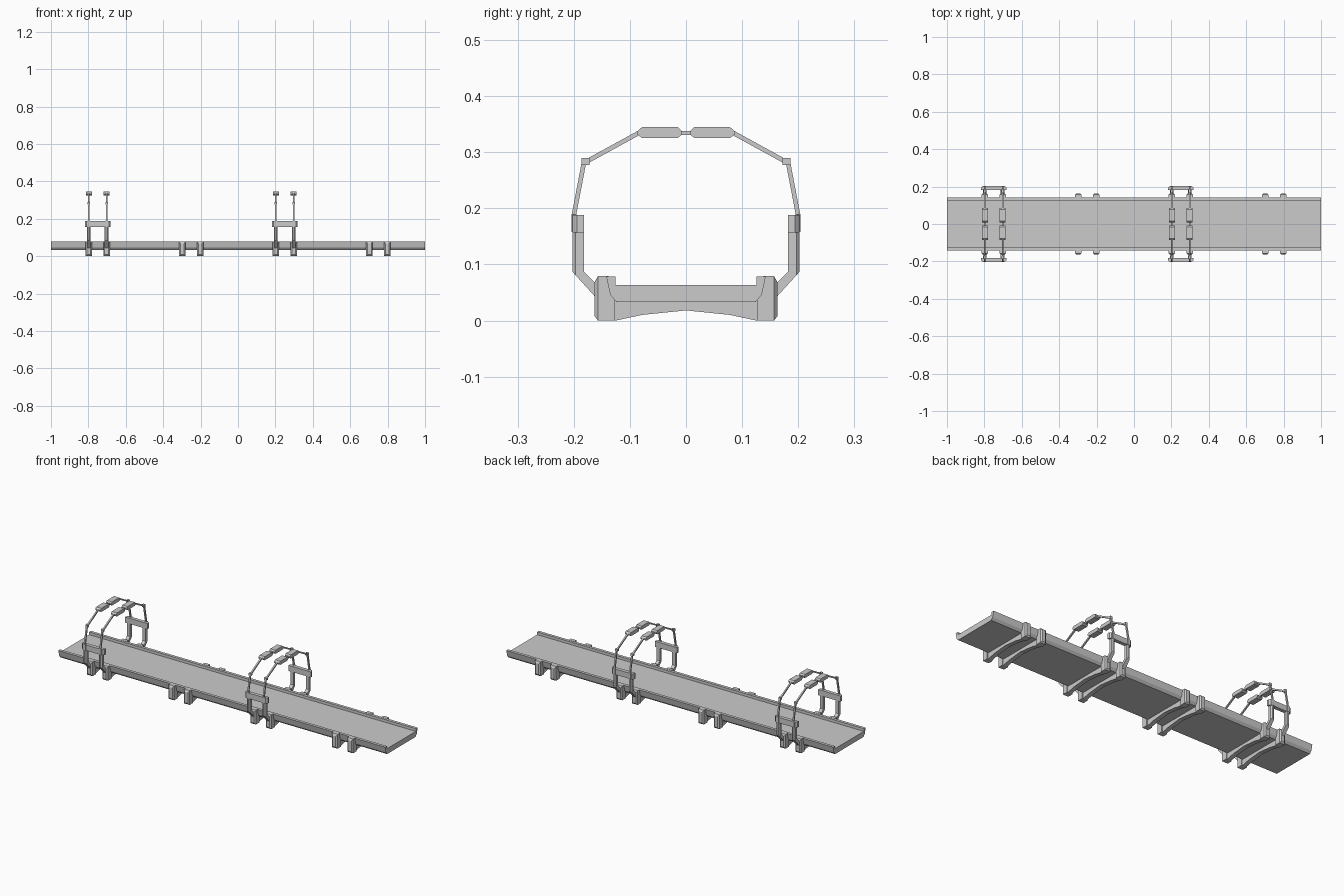
import bpy, bmesh
from math import hypot

if "Cube" in bpy.data.objects:
    bpy.data.objects.remove(bpy.data.objects["Cube"])


def prism(name, pts, x, width, mirror=False, bevel=0.0):
    """Extrude a closed (y, z) profile along x, centred at x."""
    bm = bmesh.new()
    a = [bm.verts.new((-width / 2, y, z)) for y, z in pts]
    b = [bm.verts.new((width / 2, y, z)) for y, z in pts]
    n = len(pts)
    bm.faces.new(a)
    bm.faces.new(b[::-1])
    for i in range(n):
        j = (i + 1) % n
        bm.faces.new((a[i], b[i], b[j], a[j]))
    bmesh.ops.recalc_face_normals(bm, faces=bm.faces)
    if bevel:
        # chamfer only the outward side edges
        ymax = max(p[0] for p in pts) - 0.004
        edges = [e for e in bm.edges if abs(e.verts[0].co.x - e.verts[1].co.x) < 1e-6
                 and all(v.co.y > ymax for v in e.verts)]
        bmesh.ops.bevel(bm, geom=edges, offset=bevel, segments=1, affect='EDGES')
    me = bpy.data.meshes.new(name)
    bm.to_mesh(me)
    bm.free()
    ob = bpy.data.objects.new(name, me)
    ob.location.x = x
    bpy.context.collection.objects.link(ob)
    if mirror:
        m = ob.modifiers.new("mirror", 'MIRROR')
        m.use_axis = (False, True, False)
    return ob


def strut(name, p, q, t, x, width):
    """Thin straight bar between two (y, z) points, mirrored in y."""
    dy, dz = q[0] - p[0], q[1] - p[1]
    k = t / 2 / hypot(dy, dz)
    ny, nz = -dz * k, dy * k
    pts = [(p[0] + ny, p[1] + nz), (p[0] - ny, p[1] - nz),
           (q[0] - ny, q[1] - nz), (q[0] + ny, q[1] + nz)]
    return prism(name, pts, x, width, True)


def sym(half):
    return half + [(-y, z) for y, z in reversed(half) if y > 0]


# Walkway tray with raised rims
prism("deck_tray", sym([(0, 0.033), (0.124, 0.033), (0.135, 0.046), (0.142, 0.078),
                        (0.126, 0.078), (0.126, 0.063), (0, 0.063)][1:6]), 0, 2.0)

PAIR = (-0.0475, 0.0475)
for cx in (-0.75, -0.25, 0.25, 0.75):
    for dx in PAIR:
        x = cx + dx
        # Arched cross beam under the deck
        prism("support_beam", [(-0.15, 0), (-0.125, 0), (-0.078, 0.010), (0, 0.018),
                               (0.078, 0.010), (0.125, 0), (0.15, 0),
                               (0.15, 0.04), (-0.15, 0.04)], x, 0.024)
        # Clamp block gripping the tray edge
        prism("support_clamp", [(0.127, 0.0), (0.157, 0.0), (0.163, 0.008), (0.163, 0.068),
                                (0.157, 0.079), (0.138, 0.079), (0.127, 0.04)],
              x, 0.034, True, 0.007)

for cx in (-0.75, 0.25):
    for dx in PAIR:
        x = cx + dx
        # Bent lower arm
        prism("lower_arm", [(0.158, 0.038), (0.2025, 0.087), (0.2025, 0.16), (0.182, 0.16),
                            (0.182, 0.087), (0.158, 0.063)], x, 0.020, True, 0.006)
        # Upper rods, knuckle and overhead lamp bars
        strut("side_rod", (0.200, 0.187), (0.182, 0.281), 0.008, x, 0.008)
        prism("knuckle", [(0.172, 0.277), (0.186, 0.277), (0.186, 0.290), (0.172, 0.290)],
              x, 0.014, True)
        strut("roof_rod", (0.176, 0.284), (0.083, 0.335), 0.008, x, 0.008)
        prism("lamp_bar", [(0.008, 0.331), (0.015, 0.325), (0.078, 0.325), (0.086, 0.331),
                           (0.086, 0.338), (0.078, 0.345), (0.015, 0.345), (0.008, 0.338)],
              x, 0.032, True)
        prism("centre_link", [(-0.01, 0.331), (0.01, 0.331), (0.01, 0.338), (-0.01, 0.338)],
              x, 0.008)
        # Sleeve where the rod enters the side plate
        strut("rod_socket", (0.2, 0.158), (0.2, 0.19), 0.009, x, 0.014)
    # Side plate joining the two arms
    prism("side_plate", [(0.182, 0.157), (0.202, 0.157), (0.202, 0.188), (0.182, 0.188)],
          cx, 0.136, True, 0.008)
